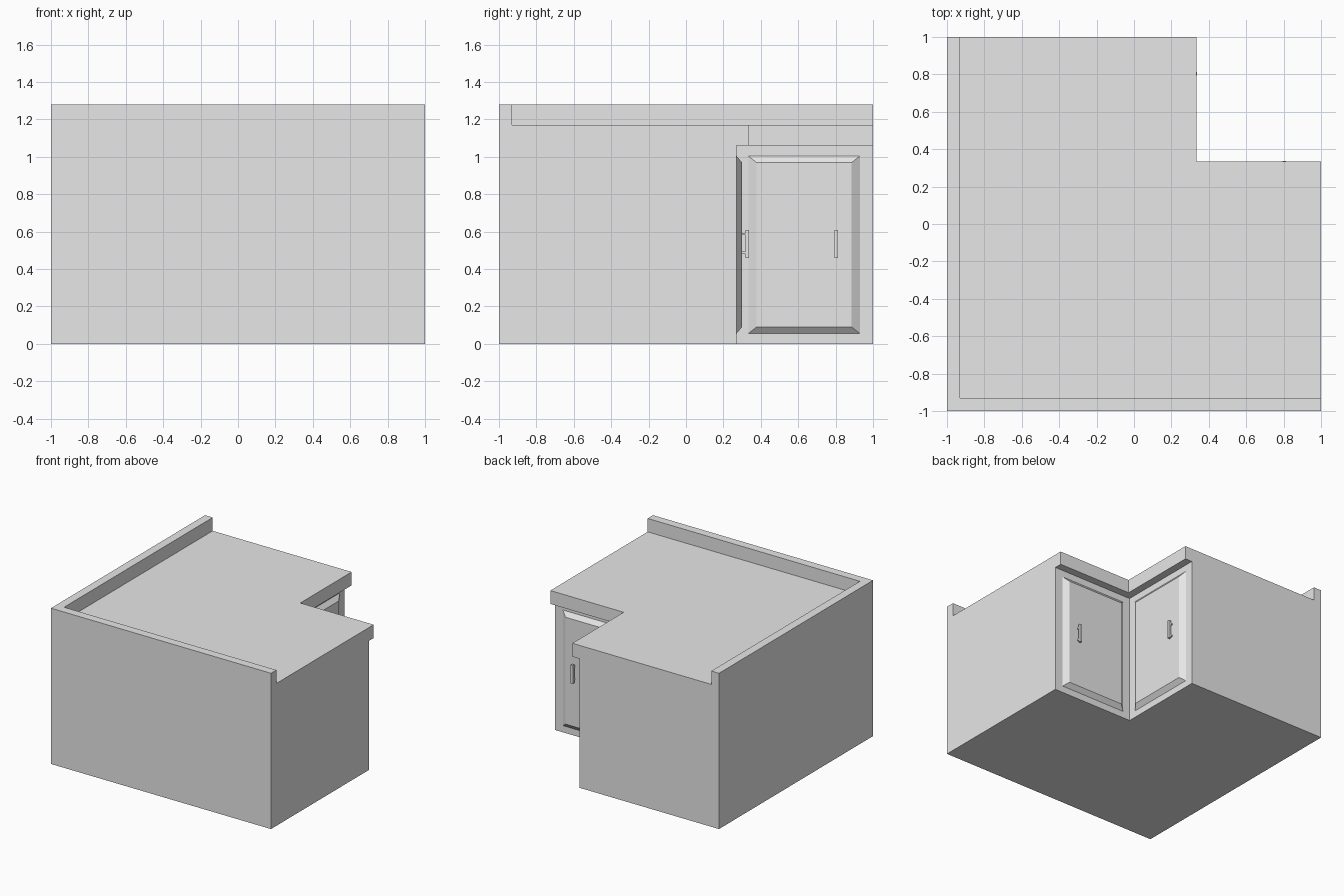
import bpy
import bmesh
from mathutils import Matrix, Vector

cube = bpy.data.objects.get("Cube")
if cube:
    bpy.data.objects.remove(cube, do_unlink=True)

grey = bpy.data.materials.new("plain_grey")
grey.use_nodes = True
grey.diffuse_color = (0.8, 0.8, 0.8, 1)
grey.node_tree.nodes["Principled BSDF"].inputs["Base Color"].default_value = (0.8, 0.8, 0.8, 1)

BODY_TOP, COUNTER_TOP, SPLASH_TOP = 1.06, 1.17, 1.28
DOOR, COUNTER, SPLASH = 0.27, 0.333, -0.93
# Swapping x and y mirrors one door onto the other
SWAP = Matrix(((0, 1, 0, 0), (1, 0, 0, 0), (0, 0, 1, 0), (0, 0, 0, 1)))


def finish(name, bm, swap=False):
    if swap:
        bm.transform(SWAP)
    bmesh.ops.recalc_face_normals(bm, faces=bm.faces)
    mesh = bpy.data.meshes.new(name)
    bm.to_mesh(mesh)
    bm.free()
    mesh.materials.append(grey)
    bpy.context.collection.objects.link(bpy.data.objects.new(name, mesh))


def prism(name, outline, z0, z1):
    """Extrude a plan outline upwards."""
    bm = bmesh.new()
    face = bm.faces.new([bm.verts.new((x, y, z0)) for x, y in outline])
    top = bmesh.ops.extrude_face_region(bm, geom=[face])["geom"]
    bmesh.ops.translate(bm, vec=(0, 0, z1 - z0),
                        verts=[v for v in top if isinstance(v, bmesh.types.BMVert)])
    finish(name, bm)


def add_box(bm, low, high):
    low, high = Vector(low), Vector(high)
    bmesh.ops.create_cube(bm, size=1, matrix=Matrix.Translation((low + high) / 2)
                          @ Matrix.Diagonal((*(high - low), 1)))


def corner_plan(inner):
    """Square plan with the back left corner cut away."""
    return [(-1, -1), (1, -1), (1, inner), (inner, inner), (inner, 1), (-1, 1)]


def door_panel(name, swap):
    """Raised panel with sloping edges, on the face towards +x."""
    bm = bmesh.new()
    rings = []
    for x, inset in ((DOOR, 0), (DOOR + 0.03, 0.045)):
        y0, y1 = 0.333 + inset, 0.93 - inset
        z0, z1 = 0.055 + inset * 0.8, 1.005 - inset * 0.8
        rings.append([bm.verts.new((x, y, z))
                      for y, z in ((y0, z0), (y1, z0), (y1, z1), (y0, z1))])
    outer, inner = rings
    bm.faces.new(inner)
    for i in range(4):
        j = (i + 1) % 4
        bm.faces.new((outer[i], outer[j], inner[j], inner[i]))
    bm.faces.new(outer[::-1])
    finish(name, bm, swap)


def handle(name, swap):
    """Upright bar on two short posts."""
    bm = bmesh.new()
    add_box(bm, (0.317, 0.793, 0.46), (0.337, 0.813, 0.61))
    for z in (0.487, 0.587):
        add_box(bm, (0.295, 0.797, z - 0.006), (0.32, 0.809, z + 0.006))
    finish(name, bm, swap)


# Cabinet, worktop and raised rim along the two walls
prism("cabinet_body", corner_plan(DOOR), 0, BODY_TOP)
prism("countertop", corner_plan(COUNTER), BODY_TOP, COUNTER_TOP)
prism("backsplash", [(-1, -1), (1, -1), (1, SPLASH), (SPLASH, SPLASH),
                     (SPLASH, 1), (-1, 1)], COUNTER_TOP, SPLASH_TOP)

# Two doors meeting in the inner corner
for side, swap in (("left", False), ("back", True)):
    door_panel(side + "_door_panel", swap)
    handle(side + "_door_handle", swap)
